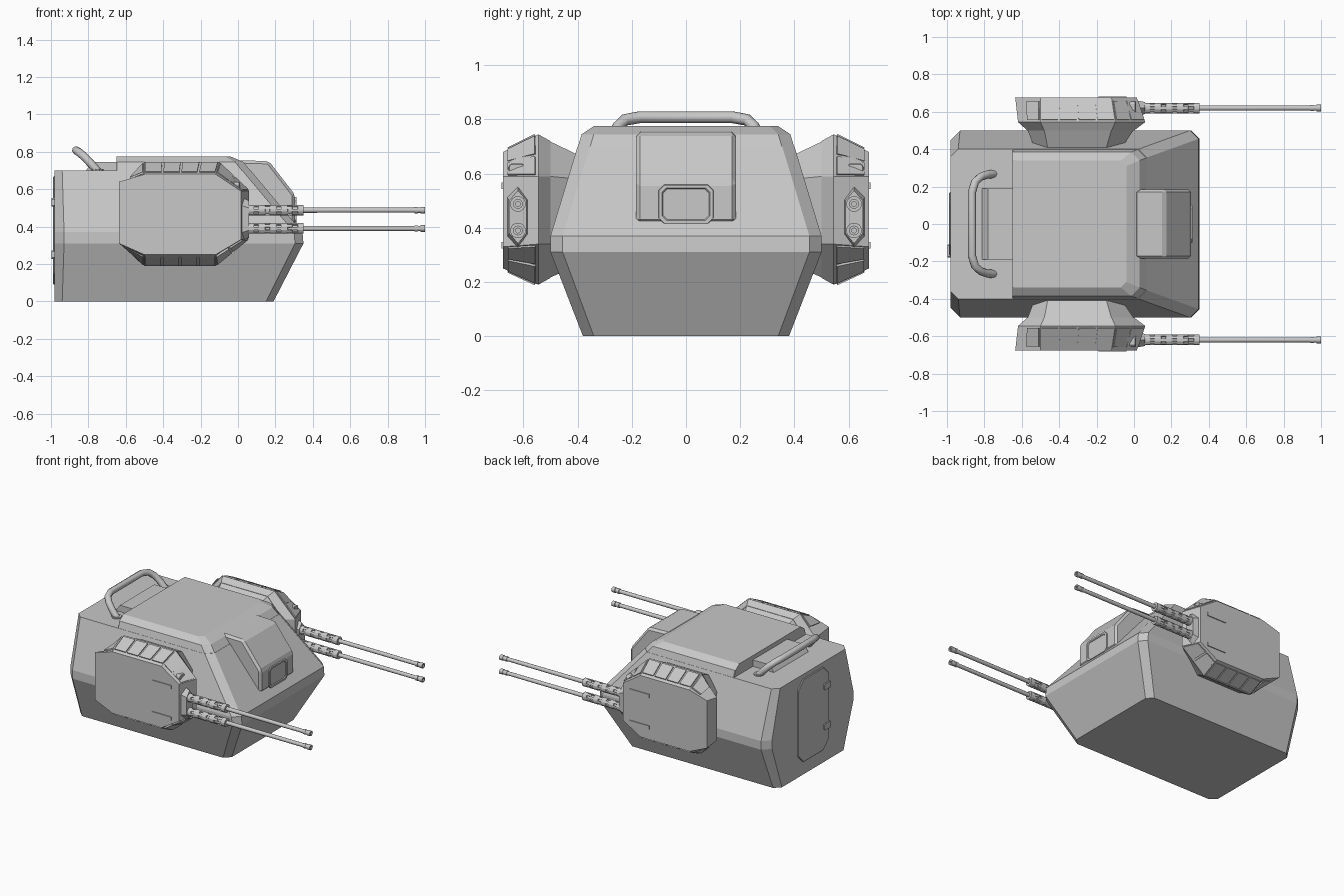
import bpy, bmesh, math
from mathutils import Vector

if "Cube" in bpy.data.objects:
    bpy.data.objects.remove(bpy.data.objects["Cube"])

grey = bpy.data.materials.new("light grey armour")
grey.diffuse_color = (0.58, 0.58, 0.58, 1)
grey.use_nodes = True
grey.node_tree.nodes["Principled BSDF"].inputs["Base Color"].default_value = grey.diffuse_color


def finish(name, bm, smooth=False):
    bmesh.ops.recalc_face_normals(bm, faces=bm.faces[:])
    me = bpy.data.meshes.new(name)
    bm.to_mesh(me)
    bm.free()
    me.materials.append(grey)
    ob = bpy.data.objects.new(name, me)
    bpy.context.collection.objects.link(ob)
    if smooth:
        bpy.ops.object.select_all(action='DESELECT')
        ob.select_set(True)
        bpy.context.view_layer.objects.active = ob
        bpy.ops.object.shade_smooth_by_angle(angle=math.radians(35))
    return ob


def loft_into(bm, rings, caps=True):
    vs = [[bm.verts.new(p) for p in r] for r in rings]
    n = len(vs[0])
    walls = []
    for a, b in zip(vs, vs[1:]):
        walls.append([bm.faces.new((a[i], a[(i + 1) % n], b[(i + 1) % n], b[i])) for i in range(n)])
    if caps:
        bm.faces.new(vs[0])
        bm.faces.new(vs[-1])
    return walls


def loft(name, rings, smooth=False):
    bm = bmesh.new()
    loft_into(bm, rings)
    return finish(name, bm, smooth)


def bevel(ob, width, segments=1):
    m = ob.modifiers.new("edge", 'BEVEL')
    m.width, m.segments = width, segments
    m.limit_method = 'ANGLE'
    m.angle_limit = math.radians(25)


def level(z, xb, xf, w, cb, cf):
    half = [(xb, w - cb), (xb + cb, w), (xf - cf, w), (xf, w - cf)]
    return [(x, -y, z) for x, y in half] + [(x, y, z) for x, y in reversed(half)]


def turned(name, profile, y, z, sides=12):
    # profile of (x, radius) revolved around a line along x
    return loft(name, [[(x, y + r * math.cos(2 * math.pi * i / sides),
                         z + r * math.sin(2 * math.pi * i / sides)) for i in range(sides)]
                       for x, r in profile], True)


def extrude_x(name, outline, x0, x1):
    return loft(name, [[(x, y, z) for y, z in outline] for x in (x0, x1)])


def rect(y, z, hy, hz, c):
    return [(y - hy, z - hz + c), (y - hy + c, z - hz), (y + hy - c, z - hz), (y + hy, z - hz + c),
            (y + hy, z + hz - c), (y + hy - c, z + hz), (y - hy + c, z + hz), (y - hy, z + hz - c)]


# hull and raised roof
loft("hull", [level(0, -.98, .19, .38, .04, .04), level(.31, -.98, .35, .5, .05, .045),
              level(.37, -.98, .345, .5, .05, .045), level(.70, -.98, .068, .40, .04, .045)])
loft("roof_plate", [level(.695, -.65, .07, .40, .004, .045), level(.745, -.65, .03, .385, .004, .045),
                    level(.775, -.65, -.04, .34, .004, .03)])
loft("roof_step", [[(x, y, z) for x, z in ((-.64, .69), (-.82, .69), (-.78, .745), (-.64, .745))]
                   for y in (-.19, .19)])

# front sight housing with framed window
prof = [(0, .755), (.165, .75), (.305, .57), (.305, .415), (.2, .415)]
housing = loft("sight_housing", [[(x, y, z) for x, z in prof] for y in (-.185, .185)])
bevel(housing, .015)
bm = bmesh.new()
loft_into(bm, [[(x, y, z) for y, z in rect(0, .487, a, b, c)] for x, a, b, c in
               ((.29, .103, .074, .022), (.312, .1, .071, .02), (.312, .088, .06, .016), (.307, .084, .056, .014))])
finish("sight_window", bm)

# rear door and hinges
bevel(extrude_x("rear_door", rect(0, .38, .17, .29, .06), -.988, -.97), .004)
for z in (.25, .53):
    extrude_x("door_hinge", rect(-.145, z, .035, .022, .006), -.996, -.97)

# roof handle
arc = [(-.745, .268, .69), (-.785, .264, .735), (-.82, .252, .772), (-.85, .225, .798), (-.866, .17, .808)]
cu = bpy.data.curves.new("roof_handle", 'CURVE')
cu.dimensions = '3D'
cu.bevel_depth, cu.bevel_resolution, cu.use_fill_caps = .022, 2, True
path = arc + [(x, -y, z) for x, y, z in reversed(arc)]
sp = cu.splines.new('POLY')
sp.points.add(len(path) - 1)
for p, c in zip(sp.points, path):
    p.co = (*c, 1)
cu.materials.append(grey)
bpy.context.collection.objects.link(bpy.data.objects.new("roof_handle", cu))
for y in (-.268, .268):
    loft("handle_foot", [[(-.75 + .032 * math.cos(a * math.pi / 5), y + .032 * math.sin(a * math.pi / 5), z)
                          for a in range(10)] for z in (.69, .708)])

# side gun pods
ridge = [(-.62, .61), (-.50, .745), (-.10, .745), (.06, .59), (.06, .34), (-.12, .19), (-.50, .19), (-.62, .31)]
outer = [(-.635, .64), (-.50, .68), (-.12, .68), (.015, .59), (.015, .33), (-.12, .25), (-.50, .25), (-.635, .31)]
inner = [(-.57, .60), (-.48, .72), (-.12, .72), (.0, .59), (.0, .34), (-.12, .215), (-.48, .215), (-.57, .31)]
neck = [(-.53, .58), (-.46, .67), (-.15, .67), (-.07, .58), (-.07, .34), (-.15, .26), (-.46, .26), (-.53, .34)]


def ring(pts, y):
    return [(x, y, z) for x, z in pts]


def plate(name, quad, thick, out):
    n = (quad[1] - quad[0]).cross(quad[3] - quad[0]).normalized()
    if n.dot(out) < 0:
        n = -n
    ob = loft(name, [[p - n * .004 for p in quad], [p + n * thick for p in quad]])
    return ob


for s, side in ((-1, "right"), (1, "left")):
    loft(side + "_pod_neck", [ring(neck, s * .34), ring(neck, s * .40), ring(inner, s * .505)])
    loft(side + "_pod", [ring(inner, s * .50), ring(ridge, s * .545), ring(outer, s * .675)])

    # armour slats on the sloped pod edges
    for i, count in ((0, 1), (1, 4), (2, 2), (4, 2), (5, 4), (6, 1)):
        a0, a1 = [Vector((p[0], s * .545, p[1])) for p in (ridge[i], ridge[i + 1])]
        b0, b1 = [Vector((p[0], s * .675, p[1])) for p in (outer[i], outer[i + 1])]
        out = Vector((0, s * .3, 1 if i < 4 else -1))
        for k in range(count):
            lo, hi = (k + .06) / count, (k + .94) / count
            if count == 1:
                lo, hi = (.45, .96) if i == 0 else (.04, .55)
            lower = [a0.lerp(a1, t) for t in (lo, hi)]
            upper = [b0.lerp(b1, t) for t in (lo, hi)]
            quad = [lower[0].lerp(upper[0], .08), lower[1].lerp(upper[1], .08),
                    lower[1].lerp(upper[1], .85), lower[0].lerp(upper[0], .85)]
            plate(side + "_pod_slat", quad, .007, out)

    # narrow covers on the outer face and small optic above the guns
    for z in (.555, .335):
        loft(side + "_slot_cover", [[(x, s * y, z + h) for x, h in
                                     ((-.19, -.012), (-.04, -.012), (-.04, .012), (-.19, .012))]
                                    for y in (.66, .681)])
    bevel(extrude_x(side + "_optic", rect(s * .625, .618, .03, .02, .01), -.07, .01), .004)

    # gun mount, tapering to the front
    yc = s * .62
    hexa = [(-.038, -.07), (0, -.115), (.038, -.07), (.038, .07), (0, .115), (-.038, .07)]
    loft(side + "_gun_mount", [[(x, yc + y * k, .44 + z * k) for y, z in hexa]
                               for x, k in ((-.06, 1.25), (-.02, 1.2), (.06, .85))])

    for z in (.488, .39):
        # perforated barrel jacket
        bm = bmesh.new()
        xs = [.05, .085, .11, .145, .17, .205, .23, .265, .29, .32, .35]
        rings = [[(x, yc + .029 * math.cos(math.pi * (i + .5) / 6), z + .029 * math.sin(math.pi * (i + .5) / 6))
                  for i in range(12)] for x in xs]
        walls = loft_into(bm, rings)
        bmesh.ops.recalc_face_normals(bm, faces=bm.faces[:])
        holes = [f for j in (1, 3, 5, 7, 8) for i, f in enumerate(walls[j]) if i % 2 == (j // 2) % 2]
        bmesh.ops.inset_individual(bm, faces=holes, thickness=.002, depth=-.007)
        finish(side + "_barrel_jacket", bm)
        # barrel with muzzle ring
        turned(side + "_barrel", [(.33, .014), (.945, .013), (.945, .017), (.962, .017), (.962, .014),
                                  (.975, .014), (.975, .018), (1, .018), (1, .009), (.97, .009)], yc, z)
